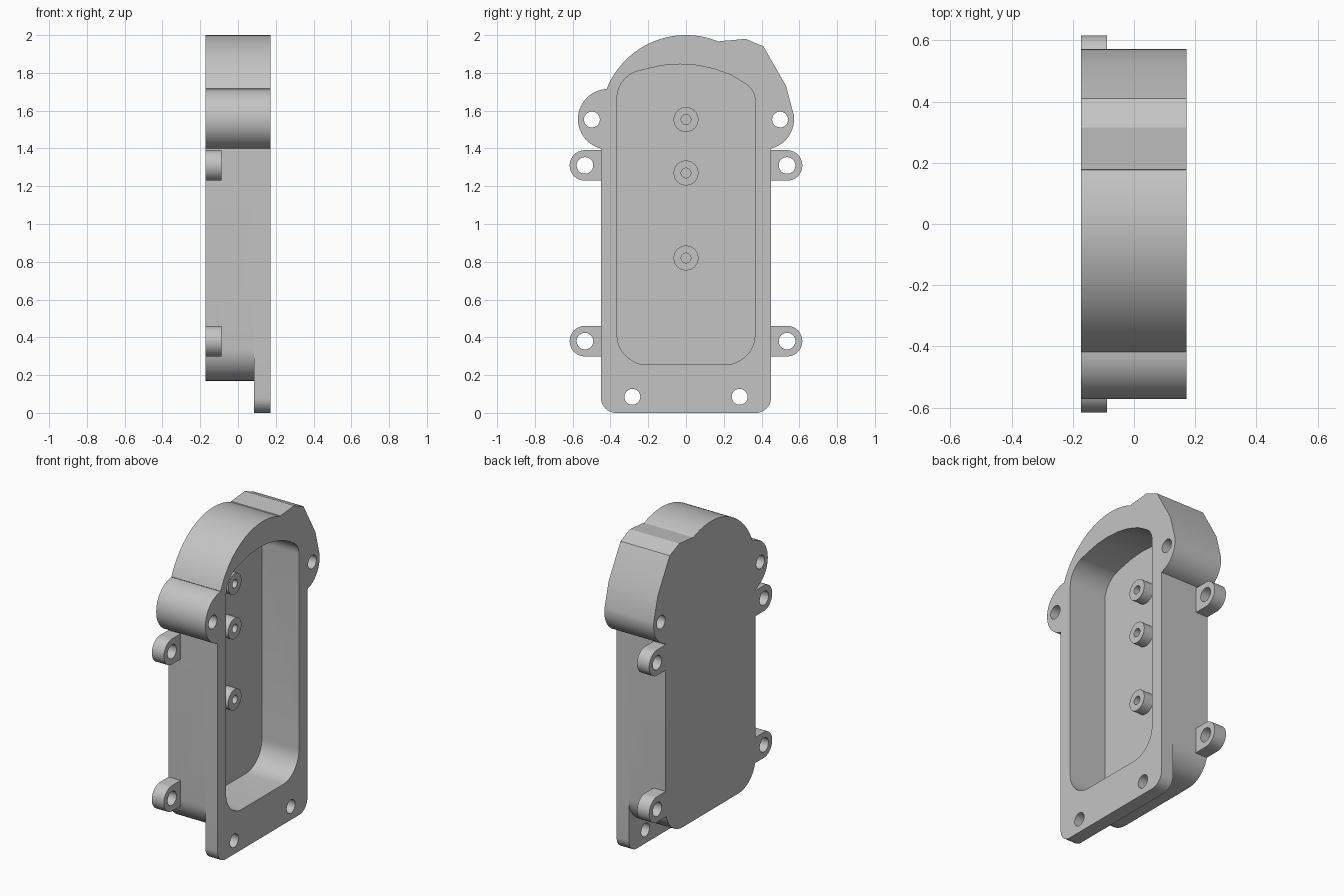
import bpy, bmesh
from math import sin, cos, radians

if "Cube" in bpy.data.objects:
    bpy.data.objects.remove(bpy.data.objects["Cube"])

grey = bpy.data.materials.new("plain grey")
grey.use_nodes = True
grey.diffuse_color = (0.55, 0.55, 0.55, 1)
grey.node_tree.nodes["Principled BSDF"].inputs["Base Color"].default_value = (0.55, 0.55, 0.55, 1)

BACK, FRONT, FLOOR = -0.173, 0.172, -0.088


def arc(y, z, r, a0, a1, n=12):
    """Points on a circle in the y-z plane, angles in degrees."""
    steps = [radians(a0 + (a1 - a0) * i / n) for i in range(n + 1)]
    return [(y + r * cos(a), z + r * sin(a)) for a in steps]


def prism(name, outline, x0, x1):
    """Extrude a y-z outline along x."""
    bm = bmesh.new()
    face = bm.faces.new([bm.verts.new((x0, y, z)) for y, z in outline])
    ext = bmesh.ops.extrude_face_region(bm, geom=[face])
    moved = [v for v in ext["geom"] if isinstance(v, bmesh.types.BMVert)]
    bmesh.ops.translate(bm, verts=moved, vec=(x1 - x0, 0, 0))
    bmesh.ops.recalc_face_normals(bm, faces=bm.faces)
    mesh = bpy.data.meshes.new(name)
    bm.to_mesh(mesh)
    bm.free()
    mesh.materials.append(grey)
    obj = bpy.data.objects.new(name, mesh)
    bpy.context.collection.objects.link(obj)
    return obj


def disc(y, z, r, n=32):
    return arc(y, z, r, 0, 360, n)[:-1]


def combine(target, tool, operation):
    """Apply a boolean and remove the tool object."""
    tool.hide_render = True
    mod = target.modifiers.new("cut", "BOOLEAN")
    mod.operation, mod.solver, mod.object = operation, "EXACT", tool
    bpy.context.view_layer.objects.active = target
    bpy.ops.object.modifier_apply(modifier=mod.name)
    bpy.data.objects.remove(tool)


def drill(target, y, z, r, x0=-0.3, x1=0.3):
    combine(target, prism("drill", disc(y, z, r), x0, x1), "DIFFERENCE")


def smooth(obj):
    bpy.ops.object.select_all(action="DESELECT")
    obj.select_set(True)
    bpy.context.view_layer.objects.active = obj
    bpy.ops.object.shade_smooth_by_angle(angle=radians(20))


# Housing: rounded bottom, side lobes, domed head with a faceted shoulder
outline = (arc(-0.28, 0.34, 0.17, 180, 270) + arc(0.28, 0.34, 0.17, 270, 360)
           + arc(0.412, 1.555, 0.16, -76.3, 8)
           + [(0.53, 1.73), (0.41, 1.94), (0.315, 1.98), (0.24, 1.973), (0.178, 1.968)]
           + arc(0, 1.548, 0.452, 67, 158, 40)
           + arc(-0.412, 1.555, 0.16, 92, 256.3, 24))
housing = prism("housing", outline, BACK, FRONT)

# Foot flange at the open side
flange = (arc(-0.37, 0.08, 0.08, 180, 270) + arc(0.37, 0.08, 0.08, 270, 360)
          + [(0.45, 0.7), (-0.45, 0.7)])
combine(housing, prism("foot_flange", flange, 0.086, FRONT), "UNION")

# Deep pocket with an arched, slightly lopsided top
pocket = (arc(-0.205, 0.415, 0.16, 180, 270) + arc(0.205, 0.415, 0.16, 270, 360)
          + arc(0.265, 1.655, 0.1, 0, 58, 8)
          + [(0.24, 1.788), (0.15, 1.821), (0.06, 1.84), (-0.03, 1.846),
             (-0.12, 1.84), (-0.2, 1.823)]
          + arc(-0.215, 1.665, 0.15, 108, 180))
combine(housing, prism("pocket", pocket, FLOOR, 0.3), "DIFFERENCE")

# Bolt holes through lobes and flange
for side in (-1, 1):
    drill(housing, side * 0.498, 1.553, 0.042)
    drill(housing, side * 0.284, 0.085, 0.042)
smooth(housing)

# Mounting ears
for side, label in ((-1, "front"), (1, "back")):
    for z, level in ((0.38, "lower"), (1.31, "upper")):
        shape = [(0.44, z - 0.081)] + arc(0.535, z, 0.081, -90, 90, 20) + [(0.44, z + 0.081)]
        ear = prism(f"{level}_{label}_ear", [(side * y, h) for y, h in shape], BACK, FLOOR)
        drill(ear, side * 0.535, z, 0.044)
        smooth(ear)

# Hollow bosses on the pocket floor
for z, label in ((0.82, "lower"), (1.27, "middle"), (1.553, "upper")):
    boss = prism(f"{label}_boss", disc(0, z, 0.066), FLOOR - 0.01, -0.022)
    drill(boss, 0, z, 0.026, FLOOR, 0.1)
    smooth(boss)
